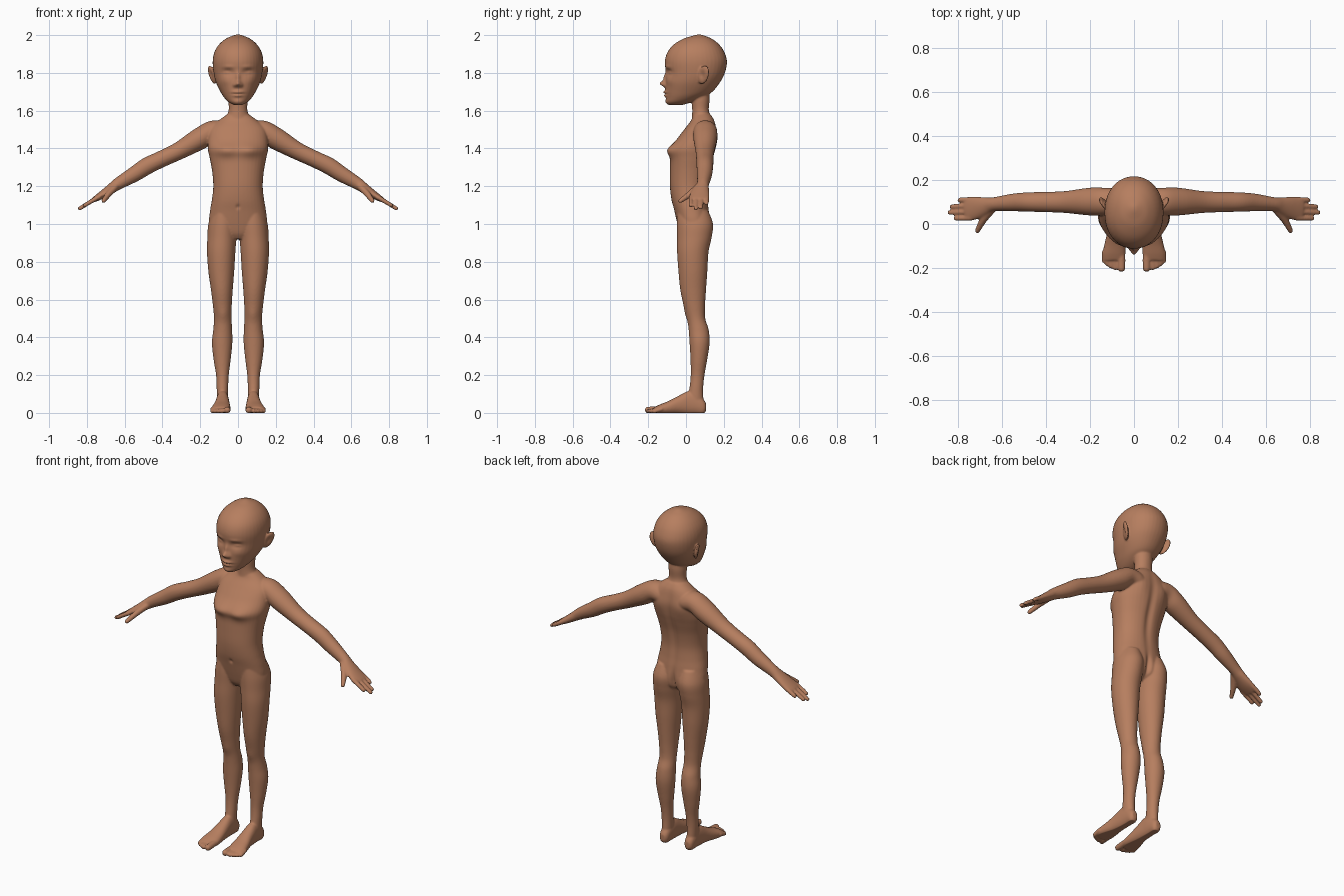
import bpy, bmesh, math
from mathutils import Vector, Matrix

SEG, SUB = 40, 6
bm = bmesh.new()


def smooth_rows(rows):
    """Catmull-Rom interpolation between (centre, axis a, axis b) rows."""
    out = []
    for i in range(len(rows) - 1):
        quad = [rows[max(i - 1, 0)], rows[i], rows[i + 1], rows[min(i + 2, len(rows) - 1)]]
        for s in range(SUB):
            t = s / SUB
            out.append([0.5 * (2 * p1 + (p2 - p0) * t + (2 * p0 - 5 * p1 + 4 * p2 - p3) * t ** 2
                               + (3 * p1 - p0 - 3 * p2 + p3) * t ** 3)
                        for p0, p1, p2, p3 in zip(*quad)])
    return out + [rows[-1]]


def tube(rows, power=1.0, sides=(1,)):
    """Loft closed rings; sides=(1,-1) also adds the mirrored copy."""
    for sx in sides:
        rings = []
        for c, a, b in smooth_rows(rows):
            ring = []
            for k in range(SEG):
                t = 2 * math.pi * k / SEG
                ct, st = math.cos(t), math.sin(t)
                p = c + a * math.copysign(abs(ct) ** power, ct) + b * math.copysign(abs(st) ** power, st)
                ring.append(bm.verts.new((p.x * sx, p.y, p.z)))
            rings.append(ring)
        for r0, r1 in zip(rings, rings[1:]):
            for k in range(SEG):
                n = (k + 1) % SEG
                bm.faces.new((r0[k], r0[n], r1[n], r1[k]))
        bm.faces.new(rings[0][::-1])
        bm.faces.new(rings[-1])


def upright(z, x0, x1, y0, y1):
    return (Vector(((x0 + x1) / 2, (y0 + y1) / 2, z)),
            Vector(((x1 - x0) / 2, 0, 0)), Vector((0, (y1 - y0) / 2, 0)))


def limb(pts, ref=(0, 1, 0)):
    """Mirrored rounded limb through (x, y, z, width radius, thickness radius)."""
    ref = Vector(ref)
    P = [Vector(p[:3]) for p in pts]
    rows = []
    for i, p in enumerate(pts):
        d = (P[min(i + 1, len(P) - 1)] - P[max(i - 1, 0)]).normalized()
        v = d.cross(ref).normalized()
        rows.append((P[i], v.cross(d) * p[3], v * p[4]))
    for end, nxt in ((0, 1), (-1, -2)):
        c, a, b = rows[end]
        d = (P[end] - P[nxt]).normalized() * b.length
        caps = [(c + d * 0.7, a * 0.72, b * 0.72), (c + d, a * 0.2, b * 0.2)]
        rows = rows + caps if end else caps[::-1] + rows
    tube(rows, sides=(1, -1))


# torso
tube([upright(z, -w, w, f, b) for z, w, f, b in (
    (.92, .05, -.01, .07), (.95, .125, -.03, .115), (1.0, .153, -.045, .128), (1.07, .148, -.062, .122),
    (1.13, .138, -.077, .115), (1.2, .131, -.085, .113), (1.28, .137, -.085, .125), (1.35, .15, -.083, .145),
    (1.40, .16, -.08, .158), (1.46, .158, -.04, .166), (1.51, .145, -.002, .16), (1.55, .10, .028, .15),
    (1.58, .058, .038, .132))], 0.9)
# neck
tube([upright(z, -w, w, f, b) for z, w, f, b in (
    (1.50, .085, .02, .15), (1.55, .068, .03, .14), (1.60, .05, .033, .122), (1.66, .051, .03, .125),
    (1.73, .05, .03, .12))])
# head
tube([upright(z, -w, w, f, b) for z, w, f, b in (
    (1.63, .022, -.092, -.02), (1.645, .05, -.104, .03), (1.67, .074, -.106, .09), (1.70, .093, -.109, .14),
    (1.75, .117, -.109, .18), (1.80, .129, -.106, .206), (1.86, .134, -.112, .217), (1.91, .125, -.098, .203),
    (1.95, .101, -.065, .176), (1.98, .066, -.016, .138), (1.995, .033, .03, .103), (2.003, .008, .06, .08))], 0.95)
# ears
for sx in (1, -1):
    m = (Matrix.Diagonal((sx, 1, 1, 1)) @ Matrix.Translation((.137, .092, 1.79))
         @ Matrix.Rotation(-.45, 4, 'Z') @ Matrix.Rotation(.2, 4, 'Y') @ Matrix.Rotation(-.4, 4, 'X')
         @ Matrix.Diagonal((.012, .031, .053, 1)))
    bmesh.ops.create_uvsphere(bm, u_segments=24, v_segments=16, radius=1, matrix=m)
# legs
tube([upright(*r) for r in (
    (1.07, .02, .135, -.045, .118), (1.0, .004, .157, -.048, .143), (.93, .008, .162, -.047, .136),
    (.85, .014, .164, -.047, .119), (.75, .02, .157, -.04, .113), (.65, .028, .143, -.03, .106),
    (.57, .033, .133, -.013, .101), (.5, .034, .127, .006, .102), (.44, .031, .131, .014, .12),
    (.37, .03, .138, .019, .125), (.28, .039, .129, .024, .112), (.2, .049, .116, .025, .098),
    (.13, .052, .113, .018, .091), (.06, .053, .11, .005, .093))], 1, (1, -1))
# feet
tube([(Vector(((x0 + x1) / 2, y, (z0 + z1) / 2)), Vector(((x1 - x0) / 2, 0, 0)), Vector((0, 0, (z1 - z0) / 2)))
      for y, x0, x1, z0, z1 in (
    (.106, .067, .097, .012, .05), (.09, .055, .108, -.008, .075), (.05, .05, .112, -.008, .11),
    (.01, .048, .115, -.008, .115), (-.04, .044, .122, -.006, .09), (-.09, .04, .134, -.008, .064),
    (-.135, .039, .143, -.008, .046), (-.165, .044, .139, 0, .032))], 0.9, (1, -1))
# toes
for x, tip, r in ((.057, -.201, .017), (.086, -.199, .0115), (.104, -.191, .0115), (.121, -.181, .011),
                  (.136, -.168, .0105)):
    limb([(x, -.13, .02, r, r), (x, tip, r - .002, r, r)], (1, 0, 0))
# arms and palms
limb([(.05, .10, 1.485, .055, .055), (.13, .102, 1.492, .062, .056), (.20, .102, 1.453, .063, .058),
      (.31, .10, 1.389, .050, .047), (.40, .10, 1.346, .046, .044), (.48, .10, 1.308, .044, .045),
      (.55, .098, 1.263, .04, .041), (.635, .09, 1.213, .032, .032), (.67, .082, 1.188, .040, .027),
      (.72, .073, 1.154, .052, .021), (.76, .069, 1.13, .053, .014)])
# fingers
for y0, y1, x in ((.111, .108, .794), (.083, .079, .829), (.055, .052, .838), (.027, .025, .811)):
    limb([(.74, y0, 1.141, .012, .012), (.785, (y0 + y1) / 2, 1.115, .0115, .0115),
          (x, y1, 1.132 - (x - .755) * .6, .0105, .0105)])
# thumbs
limb([(.65, .065, 1.195, .02, .018), (.685, .02, 1.158, .017, .016), (.712, -.03, 1.122, .0115, .0115)])

# fuse all parts into one skin
mesh = bpy.data.meshes.new("body")
bmesh.ops.recalc_face_normals(bm, faces=bm.faces)
bm.to_mesh(mesh)
bm.free()
body = bpy.data.objects.new("body", mesh)
bpy.context.collection.objects.link(body)
rem = body.modifiers.new("fuse", 'REMESH')
rem.mode, rem.voxel_size = 'VOXEL', 0.005
smo = body.modifiers.new("soften", 'SMOOTH')
smo.factor, smo.iterations = 0.5, 6
skin_mesh = bpy.data.meshes.new_from_object(body.evaluated_get(bpy.context.evaluated_depsgraph_get()))
body.modifiers.clear()
body.data = skin_mesh
bpy.data.meshes.remove(mesh)
skin_mesh.name = "body"

# sculpted bumps: centre, falloff radii, push along y (mirrored when off centre)
BUMPS = (
    ((0, -.115, 1.743), (.016, .05, .015), -.028),     # nose tip
    ((0, -.105, 1.775), (.012, .05, .026), -.012),     # nose bridge
    ((.017, -.11, 1.735), (.010, .04, .010), -.009),   # nostrils
    ((0, -.11, 1.698), (.027, .05, .008), -.013),      # upper lip
    ((0, -.11, 1.680), (.023, .05, .008), -.010),      # lower lip
    ((0, -.115, 1.689), (.03, .05, .004), .007),       # mouth line
    ((0, -.10, 1.645), (.022, .04, .014), -.005),      # chin
    ((.053, -.09, 1.803), (.028, .05, .016), .014),    # eye socket
    ((.056, -.085, 1.801), (.02, .05, .009), -.008),   # eyelid
    ((.05, -.09, 1.832), (.03, .05, .010), -.004),     # brow
    ((.065, -.075, 1.757), (.03, .05, .022), -.004),   # cheek
    ((.065, -.09, 1.39), (.06, .08, .036), -.022),     # chest
    ((0, -.08, 1.09), (.010, .04, .012), .007),        # navel
    ((0, .14, 1.30), (.022, .07, .20), -.011),         # spine
    ((.075, .16, 1.45), (.04, .05, .06), .007),        # shoulder blade
    ((0, .12, .98), (.014, .06, .06), -.018),          # seat cleft
    ((.078, .0, .52), (.03, .04, .035), -.005),        # knee
)
push = [(Vector((s * c[0], c[1], c[2])), r, d) for c, r, d in BUMPS for s in ((1, -1) if c[0] else (1,))]
for v in skin_mesh.vertices:
    co = v.co.copy()
    for c, r, d in push:
        if abs(co.z - c.z) < 3 * r[2] and abs(co.x - c.x) < 3 * r[0]:
            v.co.y += d * math.exp(-sum(((co[i] - c[i]) / r[i]) ** 2 for i in range(3)))
    # ear hollow
    e = ((co.y - .085) / .014) ** 2 + ((co.z - 1.79) / .024) ** 2
    if abs(co.x) > .125 and e < 6:
        v.co.x -= math.copysign(.009 * math.exp(-e), co.x)
    v.co.z = max(v.co.z, 0)                             # flat soles

skin = bpy.data.materials.new("warm brown skin")
skin.diffuse_color = (.47, .21, .115, 1)
skin_mesh.materials.clear()
skin_mesh.materials.append(skin)
for p in skin_mesh.polygons:
    p.use_smooth = True
    p.material_index = 0
